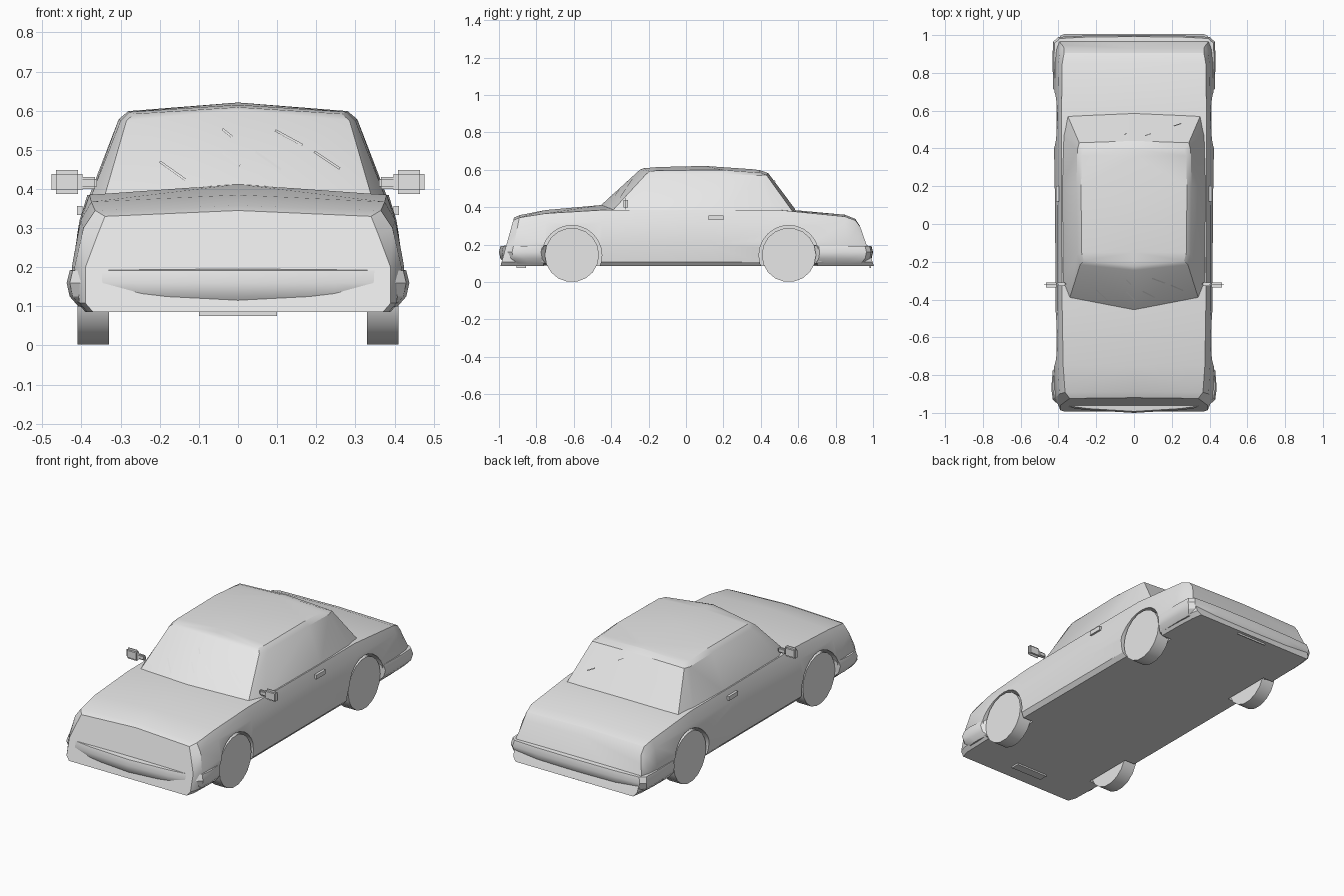
import bpy, bmesh, math
from mathutils import Vector, Matrix

if "Cube" in bpy.data.objects:
    bpy.data.objects.remove(bpy.data.objects["Cube"])

paint = bpy.data.materials.new("plain grey")
paint.use_nodes = True
grey = (0.8, 0.8, 0.8, 1)
paint.diffuse_color = grey
paint.node_tree.nodes["Principled BSDF"].inputs["Base Color"].default_value = grey


def finish(name, bm, angle=30):
    """Turn a bmesh into a named, painted, smoothed object."""
    bmesh.ops.remove_doubles(bm, verts=bm.verts[:], dist=0.0005)
    bmesh.ops.recalc_face_normals(bm, faces=bm.faces[:])
    mesh = bpy.data.meshes.new(name)
    bm.to_mesh(mesh)
    bm.free()
    mesh.materials.append(paint)
    obj = bpy.data.objects.new(name, mesh)
    bpy.context.collection.objects.link(obj)
    smooth(obj, angle)
    return obj


def activate(obj):
    bpy.ops.object.select_all(action='DESELECT')
    obj.select_set(True)
    bpy.context.view_layer.objects.active = obj


def smooth(obj, angle=30):
    activate(obj)
    bpy.ops.object.shade_smooth_by_angle(angle=math.radians(angle))


def half_loft(rows, cyclic=False, caps=False):
    """Skin rows of points for the left half, then mirror across x."""
    bm = bmesh.new()
    grid = [[bm.verts.new(p) for p in row] for row in rows]
    count = len(rows[0])
    for a, b in zip(grid, grid[1:]):
        for i in range(count if cyclic else count - 1):
            j = (i + 1) % count
            bm.faces.new((a[i], a[j], b[j], b[i]))
    if caps:
        bm.faces.new(grid[-1])
        if not cyclic:
            bm.faces.new(grid[0])
    bmesh.ops.remove_doubles(bm, verts=bm.verts[:], dist=0.0005)
    bmesh.ops.mirror(bm, geom=bm.verts[:] + bm.edges[:] + bm.faces[:],
                     matrix=Matrix(), axis='X', merge_dist=0.0005)
    return bm


def box(name, size, loc, bevel=0.0):
    bm = bmesh.new()
    bmesh.ops.create_cube(bm, size=1, matrix=Matrix.Translation(loc) @ Matrix.Diagonal((*size, 1)))
    if bevel:
        bmesh.ops.bevel(bm, geom=bm.edges[:], offset=bevel, segments=2, affect='EDGES')
    return finish(name, bm)


def disc(name, radius, depth, loc, sides):
    bm = bmesh.new()
    turn = Matrix.Translation(loc) @ Matrix.Rotation(math.pi / 2, 4, 'Y')
    bmesh.ops.create_cone(bm, cap_ends=True, segments=sides, radius1=radius,
                          radius2=radius, depth=depth, matrix=turn)
    return finish(name, bm)


# Lower body: y, lean, floor width, waist, shoulder x/z, deck edge x/z, deck centre z
stations = [
    (-.96, .28, .37, .39, .36, .28, .34, .33, .345),
    (-.92, .20, .385, .418, .395, .30, .365, .345, .358),
    (-.75, 0, .39, .425, .402, .32, .375, .367, .385),
    (-.45, 0, .39, .415, .405, .32, .38, .385, .412),
    (.10, 0, .39, .418, .405, .32, .385, .385, .40),
    (.50, 0, .39, .425, .405, .32, .385, .385, .392),
    (.85, 0, .385, .418, .40, .31, .38, .35, .36),
    (.925, -.15, .38, .41, .39, .28, .37, .33, .338),
    (.965, -.35, .37, .395, .38, .25, .37, .295, .302),
]
rows = []
for y, lean, wb, wm, ws, zs, we, ze, zc in stations:
    outline = [(0, .085), (wb, .085), (wb + .02, .108), (wm, .2), (ws, zs), (we, ze), (0, zc)]
    rows.append([(x, y + lean * (z - .2), z) for x, z in outline])
body = finish("body", half_loft(rows, caps=True))

# Wheels and wheel arches
arches = []
for end, y in (("front", -.61), ("rear", .55)):
    for side, s in (("left", 1), ("right", -1)):
        disc(f"{end}_{side}_wheel", .145, .08, (s * .37, y, .145), 18)
        cutter = disc(f"{end}_{side}_arch_cutter", .16, .2, (s * .425, y, .143), 24)
        cutter.hide_render = True
        cutter.hide_set(True)
        arches.append(cutter)
for cutter in arches:
    cut = body.modifiers.new("arch", 'BOOLEAN')
    cut.operation, cut.object, cut.solver = 'DIFFERENCE', cutter, 'EXACT'
    activate(body)
    bpy.ops.object.modifier_apply(modifier=cut.name)
for cutter in arches:
    bpy.data.objects.remove(cutter)
smooth(body)

# Cabin: belt line, roof rim, roof shoulder, roof crown
belt = [(0, -.46, .406), (.34, -.39, .385), (.378, -.31, .375), (.383, .2, .375),
        (.375, .47, .375), (.35, .57, .378), (0, .585, .388)]
rim = [(0, -.245, .602), (.285, -.215, .575), (.30, -.16, .575), (.305, .2, .578),
       (.30, .39, .57), (.29, .43, .573), (0, .44, .582)]
roof = [(0, -.225, .609), (.265, -.195, .592), (.278, -.15, .597), (.28, .2, .599),
        (.277, .36, .587), (.265, .395, .588), (0, .40, .597)]
heights = (.609, .611, .615, .616, .603, .598, .597)
crown = [(0, p[1], z) for p, z in zip(roof, heights)]
crown[3] = (0, .1, .621)
finish("cabin", half_loft([belt, rim, roof, crown]))

# Wraparound bumpers
section = [(.05, .197), (.008, .192), (0, .16), (.008, .125), (.03, .10), (.09, .09)]
plans = {
    "front_bumper": [(0, -1.0), (.25, -.985), (.39, -.965), (.43, -.93), (.438, -.87), (.43, -.775)],
    "rear_bumper": [(0, 1.0), (.25, .998), (.40, .99), (.428, .965), (.432, .88), (.428, .715)],
}
for name, plan in plans.items():
    rows = [[(x * (1 - inset / .44), y * (1 - inset), z) for inset, z in section] for x, y in plan]
    finish(name, half_loft(rows, cyclic=True, caps=True))

# Number plate and front air dam
box("number_plate", (.19, .006, .09), (0, .985, .12))
box("front_air_dam", (.2, .05, .02), (0, -.88, .086))

# Door mirrors and handles
for side, s in (("left", 1), ("right", -1)):
    box(f"{side}_mirror_head", (.078, .026, .062), (s * .437, -.322, .418), .011)
    box(f"{side}_mirror_stalk", (.05, .018, .03), (s * .385, -.318, .415), .006)
    box(f"{side}_door_handle", (.014, .08, .024), (s * .405, .16, .345))


# Glint streaks lying on the glass
def screen_y(x, z):
    t = (z - .406 + .062 * abs(x)) / .196
    return -.464 + .215 * t + abs(x) * (.2 * (1 - t) + .1 * t)


def rear_y(x, z):
    return .591 - .145 * (z - .388) / .194 - .035 * abs(x)


def streaks(name, lines, surface):
    bm = bmesh.new()
    for x1, z1, x2, z2 in lines:
        along = Vector((x2 - x1, z2 - z1)).normalized()
        across = Vector((-along.y, along.x)) * .003
        ends = (Vector((x1, z1)), Vector((x2, z2)))
        corners = (ends[0] - across, ends[1] - across, ends[1] + across, ends[0] + across)
        face = bm.faces.new([bm.verts.new((c.x, surface(c.x, c.y), c.y)) for c in corners])
        bmesh.ops.solidify(bm, geom=[face], thickness=.003)
    finish(name, bm)


streaks("windscreen_glints", [
    (-.2, .47, -.135, .424), (-.04, .553, -.015, .533), (-.04, .493, .005, .46),
    (.045, .495, .11, .45), (.095, .55, .165, .512), (.195, .495, .26, .452)], screen_y)
streaks("rear_window_glints", [
    (-.05, .545, -.04, .535), (.06, .55, .09, .535), (.21, .475, .25, .455)], rear_y)
